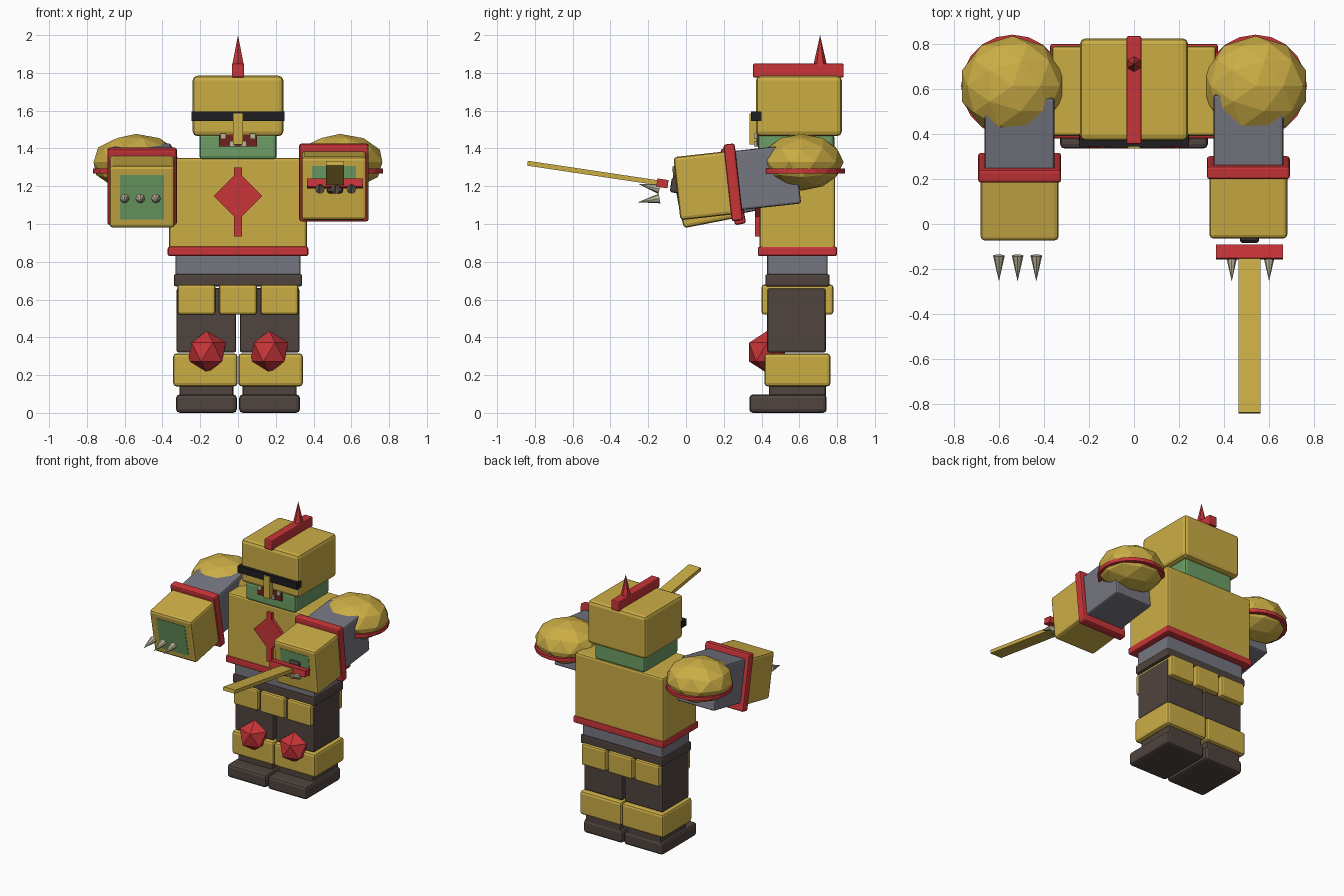
import bpy, bmesh
from math import radians
from mathutils import Matrix, Vector

default = bpy.data.objects.get("Cube")
if default:
    bpy.data.objects.remove(default, do_unlink=True)


def material(name, r, g, b):
    m = bpy.data.materials.new(name)
    m.use_nodes = True
    m.diffuse_color = (r, g, b, 1)
    m.node_tree.nodes["Principled BSDF"].inputs["Base Color"].default_value = (r, g, b, 1)
    return m


gold = material("gold armour", 0.60, 0.42, 0.06)
red = material("red trim", 0.58, 0.035, 0.04)
grey = material("grey cloth", 0.18, 0.18, 0.22)
brown = material("dark leather", 0.08, 0.058, 0.05)
green = material("green skin", 0.15, 0.34, 0.13)
black = material("black visor", 0.013, 0.013, 0.015)
bone = material("bone", 0.50, 0.47, 0.33)
maroon = material("mouth red", 0.17, 0.015, 0.012)
IDENTITY = Matrix.Identity(4)


def finish(name, bm, mat, matrix=IDENTITY):
    mesh = bpy.data.meshes.new(name)
    bm.to_mesh(mesh)
    bm.free()
    mesh.materials.append(mat)
    ob = bpy.data.objects.new(name, mesh)
    ob.matrix_world = matrix
    bpy.context.collection.objects.link(ob)
    return ob


def box(name, x, y, z, mat, bevel=0.015, frame=IDENTITY):
    """Box from (low, high) ranges with softened edges."""
    bm = bmesh.new()
    size = [r[1] - r[0] for r in (x, y, z)]
    mid = Vector([(r[0] + r[1]) / 2 for r in (x, y, z)])
    bmesh.ops.create_cube(bm, size=1)
    bmesh.ops.scale(bm, vec=size, verts=bm.verts)
    ob = finish(name, bm, mat, frame @ Matrix.Translation(mid))
    if bevel:
        mod = ob.modifiers.new("soft edges", 'BEVEL')
        mod.width = bevel
        mod.segments = 2
    return ob


def cone(name, base, tip, radius, mat, sides=8):
    base, tip = Vector(base), Vector(tip)
    axis = tip - base
    bm = bmesh.new()
    bmesh.ops.create_cone(bm, cap_ends=True, segments=sides, radius1=radius,
                          radius2=0, depth=axis.length)
    turn = axis.to_track_quat('Z', 'Y').to_matrix().to_4x4()
    return finish(name, bm, mat, Matrix.Translation((base + tip) / 2) @ turn)


def ball(name, centre, scale, detail, mat):
    bm = bmesh.new()
    bmesh.ops.create_icosphere(bm, subdivisions=detail, radius=1)
    bmesh.ops.scale(bm, vec=scale, verts=bm.verts)
    return finish(name, bm, mat, Matrix.Translation(centre))


def tilted(pivot, degrees):
    return Matrix.Translation(pivot) @ Matrix.Rotation(radians(degrees), 4, 'X')


# Head
box("helmet", (-.24, .24), (.37, .825), (1.465, 1.785), gold, .025)
box("jaw", (-.205, .205), (.38, .785), (1.34, 1.48), green, .02)
box("visor", (-.245, .245), (.345, .40), (1.545, 1.595), black, 0)
box("nose_guard", (-.027, .027), (.335, .375), (1.42, 1.585), gold, .004)
box("mouth", (-.1, .1), (.372, .39), (1.41, 1.475), maroon, 0)
for side in (-1, 1):
    for x, high in ((.078, 1.48), (.03, 1.44)):
        box("tooth", (side * x - .015, side * x + .015), (.36, .38), (high - .03, high), bone, .003)
box("crest", (-.033, .033), (.355, .835), (1.775, 1.85), red, .008)
cone("crest_spike", (0, .71, 1.84), (0, .71, 2), .036, red, 6)

# Torso
box("chest", (-.365, .365), (.39, .79), (.86, 1.35), gold, .015)
box("chest_hem", (-.372, .372), (.38, .80), (.83, .88), red, .01)
box("waist", (-.33, .33), (.43, .75), (.71, .84), grey, .01)
box("belt", (-.34, .34), (.42, .76), (.67, .735), brown, .01)
for x in (-.22, 0, .22):
    box("skirt_plate", (x - .1, x + .1), (.40, .78), (.52, .68), gold)

# Chest emblem
box("emblem_bar", (-.02, .02), (.366, .40), (.935, 1.30), red, 0)
bm = bmesh.new()
bmesh.ops.create_cone(bm, cap_ends=True, segments=4, radius1=.128, radius2=.128, depth=.04)
finish("emblem_diamond", bm, red, Matrix.Translation((0, .386, 1.148)) @ Matrix.Rotation(radians(90), 4, 'X'))

# Legs
for side, label in ((1, "left"), (-1, "right")):
    def span(a, b):
        return sorted((side * a, side * b))
    box(label + "_thigh", span(.01, .325), (.43, .74), (.32, .66), brown, .01)
    box(label + "_knee_armour", span(.002, .343), (.415, .765), (.14, .315), gold, .018)
    box(label + "_ankle", span(.025, .31), (.44, .74), (.08, .16), brown, .01)
    box(label + "_boot", span(.006, .328), (.335, .745), (0, .098), brown, .02)
    ball(label + "_knee_stud", (side * .165, .43, .322), (.112,) * 3, 1, red)

# Arms, each in its own tilted frame with the cuff at the origin
for side, label, height, tilt in ((1, "left", 1.22, 6.3), (-1, "right", 1.2, 11)):
    x = side * .508
    arm = tilted((x, .25, height), tilt)
    box(label + "_sleeve", (-.155, .155), (-.02, .345), (-.15, .165), grey, .012, arm)
    box(label + "_cuff", (-.184, .184), (-.03, .03), (-.205, .205), red, .012, arm)
    box(label + "_gauntlet", (-.173, .173), (-.30, 0), (-.168, .168), gold, .018, arm)
    low = 0 if side == 1 else -.12
    box(label + "_hand_patch", (-.117, .117), (-.303, -.295), (low, .12), green, 0, arm)

    # Shoulder dome with a thin rim
    centre = Vector((side * .54, .613, 1.327))
    ball(label + "_shoulder", centre, (.236, .222, .15), 2, gold)
    bm = bmesh.new()
    bmesh.ops.create_cone(bm, cap_ends=True, segments=20, radius1=.228, radius2=.228, depth=.026)
    finish(label + "_shoulder_rim", bm, red, Matrix.Translation(centre - Vector((0, 0, .046))))

    # Claws
    z0, z1 = (1.185, 1.213) if side == 1 else (1.135, 1.115)
    for i in (-1, 0, 1):
        cx = side * .517 + i * .083
        cone(label + "_claw", (cx, -.14, z0), (cx, -.255, z1), .026, bone, 8)

# Sword held in the left hand
sword = tilted((.513, -.125, 1.215), -8.5)
box("sword_grip", (-.042, .042), (.045, .12), (-.04, .04), brown, .012, sword)
box("sword_guard", (-.148, .148), (-.03, .03), (-.022, .022), red, 0, sword)
box("sword_blade", (-.048, .048), (-.722, -.01), (-.013, .013), gold, 0, sword)
